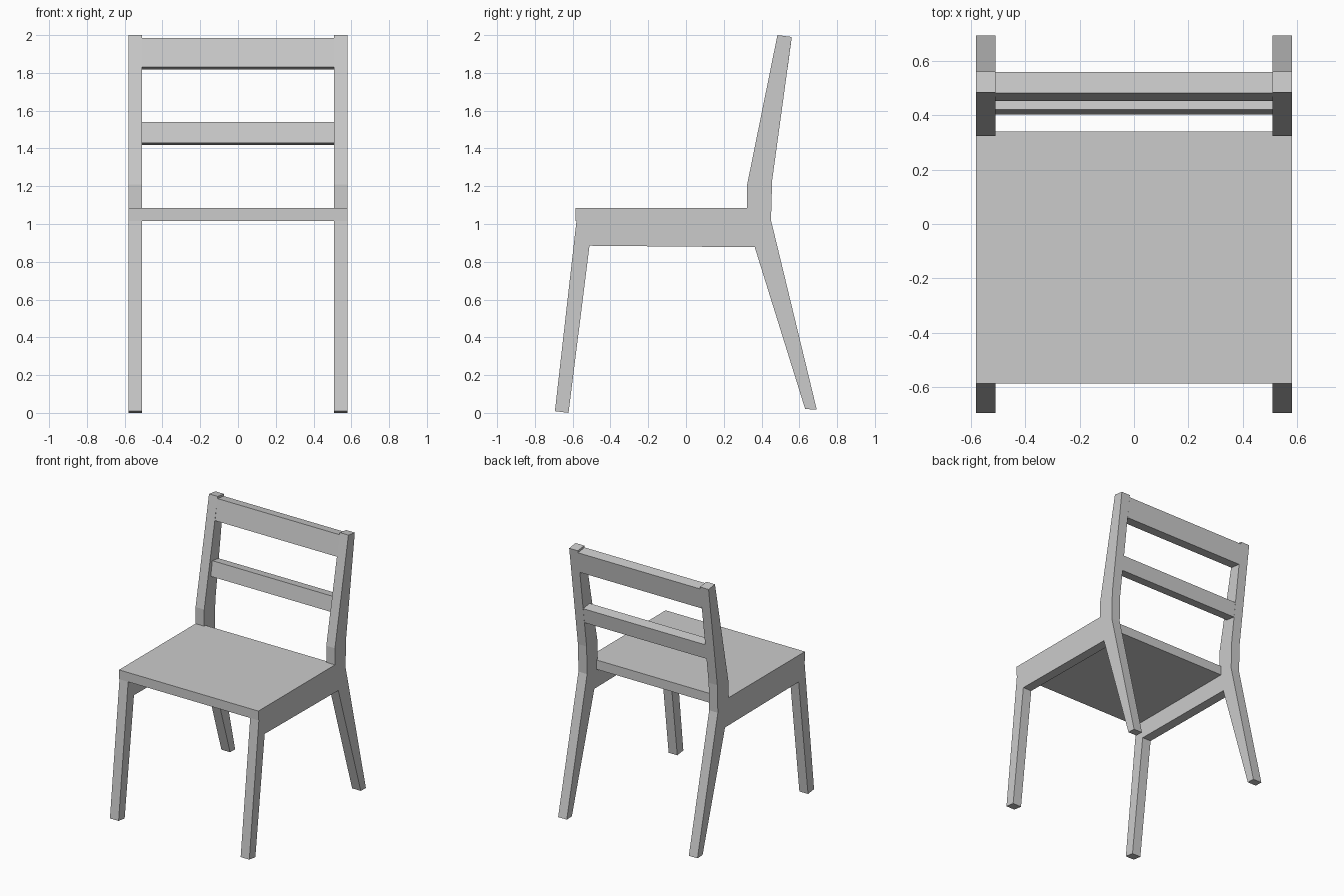
import bpy, bmesh

if "Cube" in bpy.data.objects:
    bpy.data.objects.remove(bpy.data.objects["Cube"])

HALF_W = 0.58     # outer face of the side frames
INNER = 0.508     # inner face of the side frames


def extrude_profile(name, profile, x0, x1):
    """Extrude a (y, z) side profile along x."""
    bm = bmesh.new()
    face = bm.faces.new([bm.verts.new((x0, y, z)) for y, z in profile])
    moved = bmesh.ops.extrude_face_region(bm, geom=[face])["geom"]
    verts = [v for v in moved if isinstance(v, bmesh.types.BMVert)]
    bmesh.ops.translate(bm, verts=verts, vec=(x1 - x0, 0, 0))
    bmesh.ops.recalc_face_normals(bm, faces=bm.faces)
    mesh = bpy.data.meshes.new(name)
    bm.to_mesh(mesh)
    bm.free()
    obj = bpy.data.objects.new(name, mesh)
    bpy.context.collection.objects.link(obj)
    return obj


# Splayed front leg
front_leg = [(-0.694, 0.009), (-0.622, 0.0), (-0.511, 0.885),
             (-0.511, 1.015), (-0.58, 1.015)]
# Rail under the seat edge
side_rail = [(-0.511, 0.885), (0.364, 0.877), (0.324, 1.015), (-0.511, 1.015)]
# Bent rear leg running up into the back post
back_leg = [(0.631, 0.02), (0.692, 0.018), (0.45, 1.02), (0.456, 1.23),
            (0.56, 1.99), (0.484, 2.0), (0.324, 1.21), (0.324, 1.015),
            (0.364, 0.877)]

for side, s in (("right", 1), ("left", -1)):
    for part, profile in (("front_leg", front_leg), ("side_rail", side_rail),
                          ("back_leg", back_leg)):
        extrude_profile(f"{part}_{side}", profile, s * INNER, s * HALF_W)

# Flat seat board
extrude_profile("seat", [(-0.586, 1.015), (0.34, 1.015), (0.34, 1.085),
                         (-0.586, 1.085)], -HALF_W, HALF_W)

# Leaning back slats between the posts
extrude_profile("top_slat", [(0.452, 1.83), (0.537, 1.819), (0.558, 1.974),
                             (0.481, 1.985)], -INNER, INNER)
extrude_profile("lower_slat", [(0.402, 1.43), (0.481, 1.419), (0.496, 1.53),
                               (0.42, 1.541)], -INNER, INNER)
